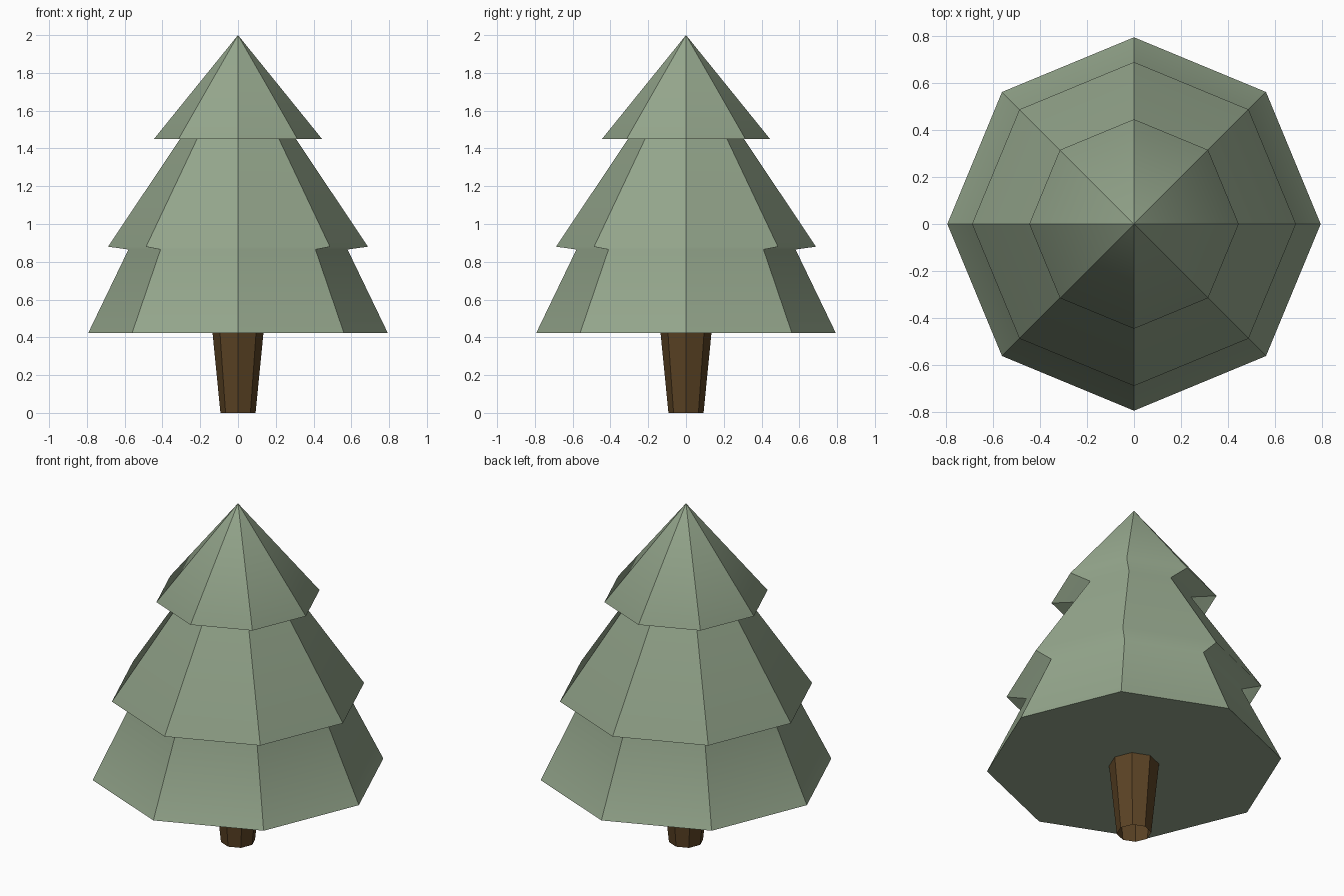
import bpy, bmesh
from math import cos, sin, tau

if "Cube" in bpy.data.objects:
    bpy.data.objects.remove(bpy.data.objects["Cube"])

SIDES = 8


def material(name, color):
    m = bpy.data.materials.new(name)
    m.diffuse_color = (*color, 1)
    m.use_nodes = True
    m.node_tree.nodes["Principled BSDF"].inputs["Base Color"].default_value = m.diffuse_color
    return m


def lathe(name, profile, mat, cap_bottom):
    """Revolve (radius, z) points, bottom to top, into an eight-sided shape."""
    bm = bmesh.new()
    rings = []
    for r, z in profile:
        if r == 0:
            rings.append([bm.verts.new((0, 0, z))] * SIDES)
        else:
            rings.append([bm.verts.new((r * cos(tau * i / SIDES), r * sin(tau * i / SIDES), z))
                          for i in range(SIDES)])
    for lo, hi in zip(rings, rings[1:]):
        for i in range(SIDES):
            j = (i + 1) % SIDES
            quad = [lo[i], lo[j], hi[j], hi[i]]
            bm.faces.new(list(dict.fromkeys(quad))).smooth = True
            # keep the corner edges crisp, shade softly along the height
            bm.edges.get((lo[i], hi[i])).smooth = False
    if cap_bottom:
        for e in bm.faces.new(rings[0][::-1]).edges:
            e.smooth = False
    mesh = bpy.data.meshes.new(name)
    bm.to_mesh(mesh)
    bm.free()
    mesh.materials.append(mat)
    obj = bpy.data.objects.new(name, mesh)
    bpy.context.collection.objects.link(obj)
    # large faces dominate the shading, so each tier reads as nearly flat
    mod = obj.modifiers.new("weighted_normals", 'WEIGHTED_NORMAL')
    mod.mode = 'FACE_AREA'
    mod.weight = 50
    mod.keep_sharp = True
    return obj


# Trunk: flares slightly towards the foliage, open at its hidden ends
lathe("trunk", [(0.093, 0), (0.135, 0.425)], material("bark", (0.105, 0.056, 0.018)), False)

# Foliage: three stepped tiers up to a point
lathe("foliage",
      [(0.793, 0.423), (0.58, 0.865), (0.688, 0.88), (0.307, 1.45), (0.445, 1.45), (0, 2)],
      material("needles", (0.30, 0.385, 0.265)), True)
